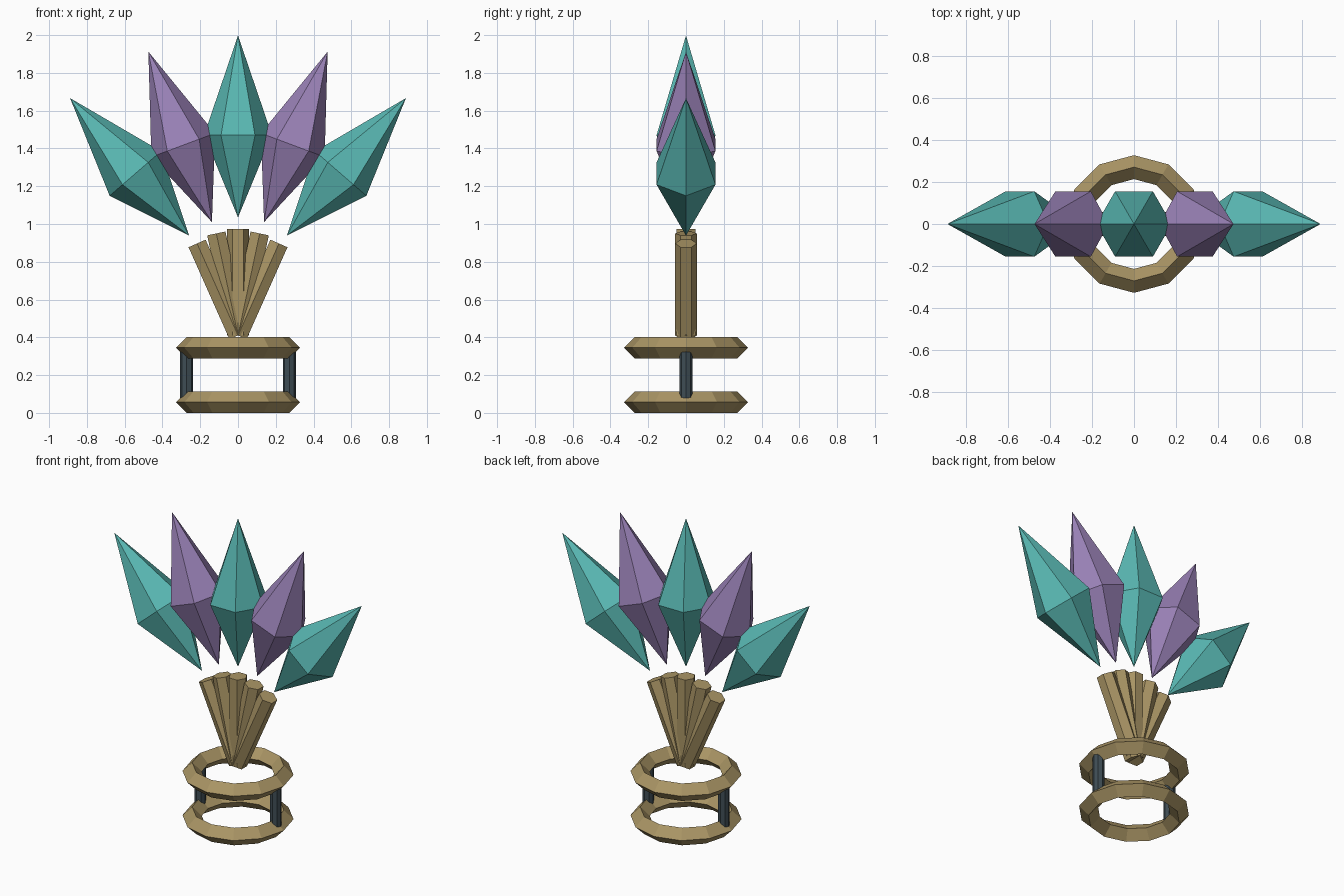
import bpy
from math import radians, sin, cos, pi

if "Cube" in bpy.data.objects:
    bpy.data.objects.remove(bpy.data.objects["Cube"])


def material(name, rgb):
    m = bpy.data.materials.new(name)
    m.diffuse_color = (*rgb, 1)
    m.use_nodes = True
    m.node_tree.nodes["Principled BSDF"].inputs["Base Color"].default_value = m.diffuse_color
    return m


TAN = material("tan", (0.40, 0.30, 0.13))
TEAL = material("teal", (0.10, 0.48, 0.45))
PURPLE = material("purple", (0.32, 0.22, 0.47))
SLATE = material("slate", (0.05, 0.075, 0.09))


def finish(name, mat):
    ob = bpy.context.object
    ob.name = name
    ob.data.materials.append(mat)
    return ob


def lathe(name, profile, sides, mat, base, tilt=0, spin=0):
    """Faceted solid from (radius, height) points, leaned in the xz plane."""
    verts, rows, faces = [], [], []
    for r, h in profile:
        n = sides if r > 0 else 1
        rows.append([len(verts) + i for i in range(n)])
        for i in range(n):
            a = spin + 2 * pi * i / sides
            verts.append((r * cos(a), r * sin(a), h))
    for lo, hi in zip(rows, rows[1:]):
        for i in range(sides):
            j = (i + 1) % sides
            quad = [lo[i % len(lo)], lo[j % len(lo)], hi[j % len(hi)], hi[i % len(hi)]]
            faces.append(list(dict.fromkeys(quad)))
    if len(rows[0]) > 1:
        faces.append(rows[0][::-1])
    if len(rows[-1]) > 1:
        faces.append(rows[-1])
    mesh = bpy.data.meshes.new(name)
    mesh.from_pydata(verts, [], faces)
    mesh.materials.append(mat)
    ob = bpy.data.objects.new(name, mesh)
    ob.location = base
    ob.rotation_euler = (0, tilt, 0)
    bpy.context.collection.objects.link(ob)
    return ob


# base rings with a diamond section
for name, z in (("lower_ring", 0.057), ("upper_ring", 0.345)):
    bpy.ops.mesh.primitive_torus_add(major_segments=12, minor_segments=4,
                                     major_radius=0.271, minor_radius=0.057,
                                     location=(0, 0, z))
    finish(name, TAN)

# posts joining the rings
for side, x in (("left", -0.272), ("right", 0.272)):
    lathe(f"{side}_post", [(0.035, 0), (0.035, 0.288)], 8, SLATE, (x, 0, 0.057))

# fan of hexagonal sticks sharing one foot
for i, length in zip(range(-2, 3), (0.533, 0.552, 0.563, 0.552, 0.533)):
    lathe(f"stick_{i + 3}", [(0.057, 0), (0.057, length)], 6, TAN,
          (0, 0, 0.41), radians(12 * i), pi / 6 if i else 0)

# floating crystals spread around a common centre
for i in range(-2, 3):
    a = radians(20.45 * i)
    lathe(f"crystal_{i + 3}", [(0, 0), (0.18, 0.435), (0, 0.963)], 6,
          PURPLE if i % 2 else TEAL,
          (0.395 * sin(a), 0, 0.64 + 0.395 * cos(a)), a)
